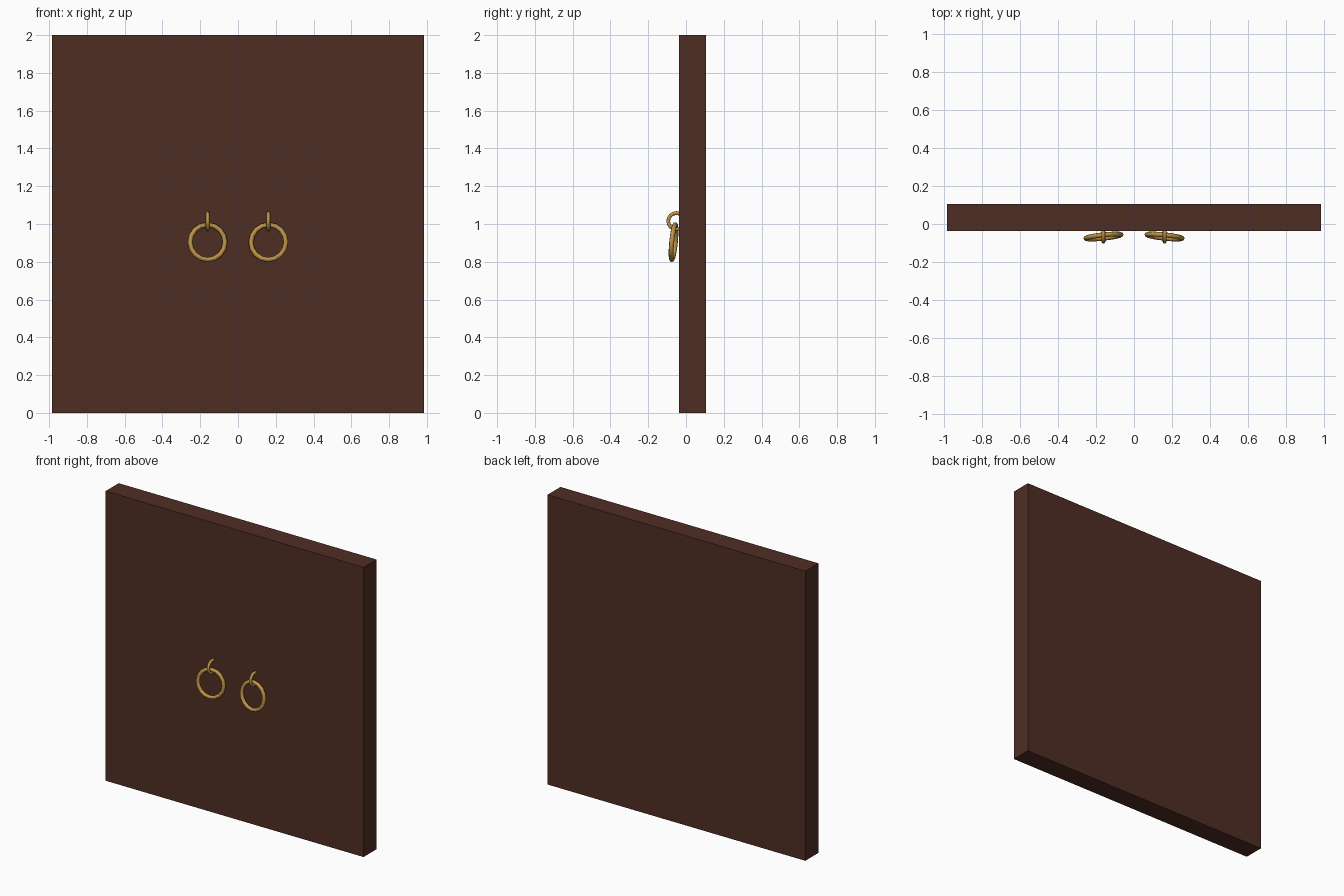
import bpy
import math

if "Cube" in bpy.data.objects:
    bpy.data.objects.remove(bpy.data.objects["Cube"])


def material(name, rgb):
    m = bpy.data.materials.new(name)
    m.diffuse_color = (*rgb, 1)
    m.use_nodes = True
    m.node_tree.nodes["Principled BSDF"].inputs["Base Color"].default_value = m.diffuse_color
    return m


wood = material("dark_brown_wood", (0.078, 0.027, 0.017))
brass = material("brass", (0.52, 0.29, 0.06))

# Door slab
bpy.ops.mesh.primitive_cube_add(size=1, location=(0, 0.034, 1))
door = bpy.context.object
door.name = "door_panel"
door.scale = (1.97, 0.142, 2)
bpy.ops.object.transform_apply(location=False, rotation=False, scale=True)
door.data.materials.append(wood)


def torus(name, loc, rot, major, minor, segs, sides):
    bpy.ops.mesh.primitive_torus_add(location=loc, rotation=rot, major_radius=major,
                                     minor_radius=minor, major_segments=segs,
                                     minor_segments=sides)
    ob = bpy.context.object
    ob.name = name
    ob.data.materials.append(brass)
    bpy.ops.object.shade_smooth_by_angle(angle=math.radians(50))


for side, label in ((-1, "left"), (1, "right")):
    x = side * 0.161
    # Eye loop sunk into the door
    torus(label + "_eye_loop", (x, -0.051, 1.015), (0, math.pi / 2, 0),
          0.043, 0.010, 16, 8)
    # Hanging pull ring, leaning out at the bottom and turned towards the centre
    torus(label + "_pull_ring", (x, -0.066, 0.904),
          (math.radians(90 - 5.5), 0, math.radians(-6 * side)), 0.093, 0.013, 16, 8)
